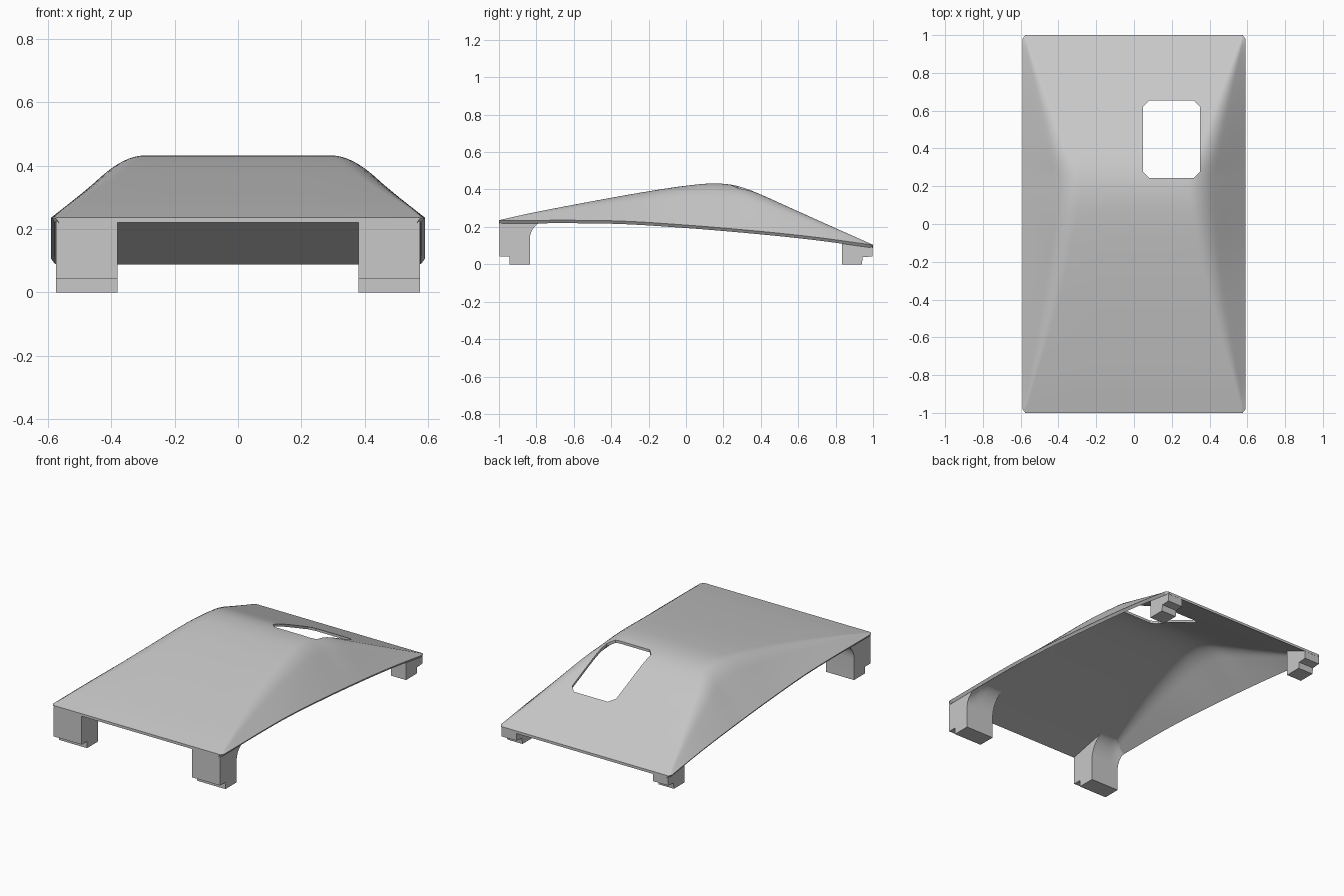
import bpy
import bmesh
import math

cube = bpy.data.objects.get("Cube")
if cube:
    bpy.data.objects.remove(cube, do_unlink=True)

grey = bpy.data.materials.new("plain grey")
grey.use_nodes = True
grey.diffuse_color = (0.58, 0.58, 0.58, 1)
grey.node_tree.nodes["Principled BSDF"].inputs["Base Color"].default_value = grey.diffuse_color

# Curves along the length: (y, value)
RIDGE = [(-1, .236), (-.8, .28), (-.36, .363), (-.14, .4), (0, .42), (.13, .432),
         (.24, .426), (.34, .398), (.6, .283), (.8, .193), (1, .104)]
EDGE = [(-1, .235), (-.4, .233), (0, .21), (.4, .176), (.7, .144), (1, .103)]
FLANK = [(-1, .01), (-.4, .15), (0, .215), (.24, .235), (.4, .19), (1, .01)]
HALF_WIDTH = .59
THICK = .016


def curve(pts, y):
    """Smooth curve through the points."""
    slopes = []
    for i in range(len(pts)):
        a, b = pts[max(i - 1, 0)], pts[min(i + 1, len(pts) - 1)]
        slopes.append((b[1] - a[1]) / (b[0] - a[0]))
    for i in range(len(pts) - 1):
        (y0, v0), (y1, v1) = pts[i], pts[i + 1]
        if y <= y1 or i == len(pts) - 2:
            h = y1 - y0
            t = min(max((y - y0) / h, 0), 1)
            return (v0 * (1 + 2 * t) * (1 - t) ** 2 + slopes[i] * h * t * (1 - t) ** 2
                    + v1 * t * t * (3 - 2 * t) + slopes[i + 1] * h * t * t * (t - 1))


def half_width(y):
    return HALF_WIDTH - max(0, abs(y) - .98) * .7


def rise(s, k=.28):
    """Rounded step from the edge (0) to the plateau (1)."""
    blend = max(k - abs(s - 1), 0)
    return min(s, 1) - blend * blend / (4 * k)


def surface(x, y):
    s = max(half_width(y) - abs(x), 0) / curve(FLANK, y)
    edge = curve(EDGE, y)
    return edge + (curve(RIDGE, y) - edge) * rise(s)


def finish(bm, name, smooth=True):
    bmesh.ops.recalc_face_normals(bm, faces=bm.faces)
    mesh = bpy.data.meshes.new(name)
    bm.to_mesh(mesh)
    bm.free()
    obj = bpy.data.objects.new(name, mesh)
    bpy.context.collection.objects.link(obj)
    mesh.materials.append(grey)
    if smooth:
        shade(obj)
    return obj


def activate(obj):
    bpy.ops.object.select_all(action='DESELECT')
    obj.select_set(True)
    bpy.context.view_layer.objects.active = obj


def shade(obj):
    activate(obj)
    bpy.ops.object.shade_smooth_by_angle(angle=math.radians(30))


def prism(bm, rings):
    """Skin a list of equal rings and cap both ends."""
    loops = [[bm.verts.new(p) for p in ring] for ring in rings]
    for a, b in zip(loops, loops[1:]):
        for i in range(len(a)):
            j = (i + 1) % len(a)
            bm.faces.new((a[i], a[j], b[j], b[i]))
    bm.faces.new(loops[0])
    bm.faces.new(loops[-1])


# Thin domed shell
bm = bmesh.new()
steps = [0, .25, .5, .7, .78, .85, .92, 1, 1.08, 1.15, 1.22, 1.3]
ys = [-1, -.99] + [-.98 + 1.96 * i / 64 for i in range(65)] + [.99, 1]
rows = []
for y in ys:
    hw, w = half_width(y), curve(FLANK, y)
    left = [-hw + s * w for s in steps]
    inner = left[-1]
    xs = left + [inner * .5, 0, -inner * .5] + [-x for x in reversed(left)]
    rows.append([bm.verts.new((x, y, surface(x, y))) for x in xs])
for a, b in zip(rows, rows[1:]):
    for i in range(len(a) - 1):
        bm.faces.new((a[i], a[i + 1], b[i + 1], b[i]))
lower = bmesh.ops.extrude_face_region(bm, geom=bm.faces[:], use_keep_orig=True)
for v in lower["geom"]:
    if isinstance(v, bmesh.types.BMVert):
        v.co.x *= .98
        v.co.z -= THICK
shell = finish(bm, "shell", smooth=False)

# Opening with clipped corners
bm = bmesh.new()
x0, x1, y0, y1, c = .047, .35, .243, .655, .034
outline = [(x0 + c, y0), (x1 - c, y0), (x1, y0 + c), (x1, y1 - c),
           (x1 - c, y1), (x0 + c, y1), (x0, y1 - c), (x0, y0 + c)]
prism(bm, [[(x, y, z) for x, y in outline] for z in (-.5, 1)])
cutter = finish(bm, "opening_cutter", smooth=False)
cutter.hide_render = True
cut = shell.modifiers.new("opening", 'BOOLEAN')
cut.operation = 'DIFFERENCE'
cut.solver = 'EXACT'
cut.object = cutter
activate(shell)
bpy.ops.object.modifier_apply(modifier=cut.name)
bpy.data.objects.remove(cutter, do_unlink=True)
shade(shell)


def leg(name, side, inner, outer, lower, top_ys, fillet=None):
    """Side profile swept across x, with its top following the shell."""
    bm = bmesh.new()
    rings = []
    for i in range(7):
        x = side * (inner + (outer - inner) * i / 6)
        ring = [(x, y, z) for y, z in lower]
        if fillet:
            start, radius, base = fillet
            for k in range(9):
                a = math.pi / 2 * k / 8
                y = start + radius * (1 - math.cos(a))
                top = surface(x, y) - .014
                ring.append((x, y, base + (top - base) * math.sin(a)))
        ring += [(x, y, surface(x, y) - .012) for y in top_ys]
        rings.append(ring)
    prism(bm, rings)
    finish(bm, name)


for side, word in ((1, "left"), (-1, "right")):
    # Tall front legs with a stepped toe and a curved brace
    leg("front_leg_" + word, side, .38, .575,
        [(-.998, .042), (-.945, .042), (-.945, 0), (-.835, 0)],
        [-.78, -.835, -.9, -.998], fillet=(-.835, .095, .135))
    # Short rear legs with a stepped heel
    leg("rear_leg_" + word, side, .47, .575,
        [(.835, 0), (.94, 0), (.945, .038), (.998, .042)],
        [.998, .95, .9, .835])
